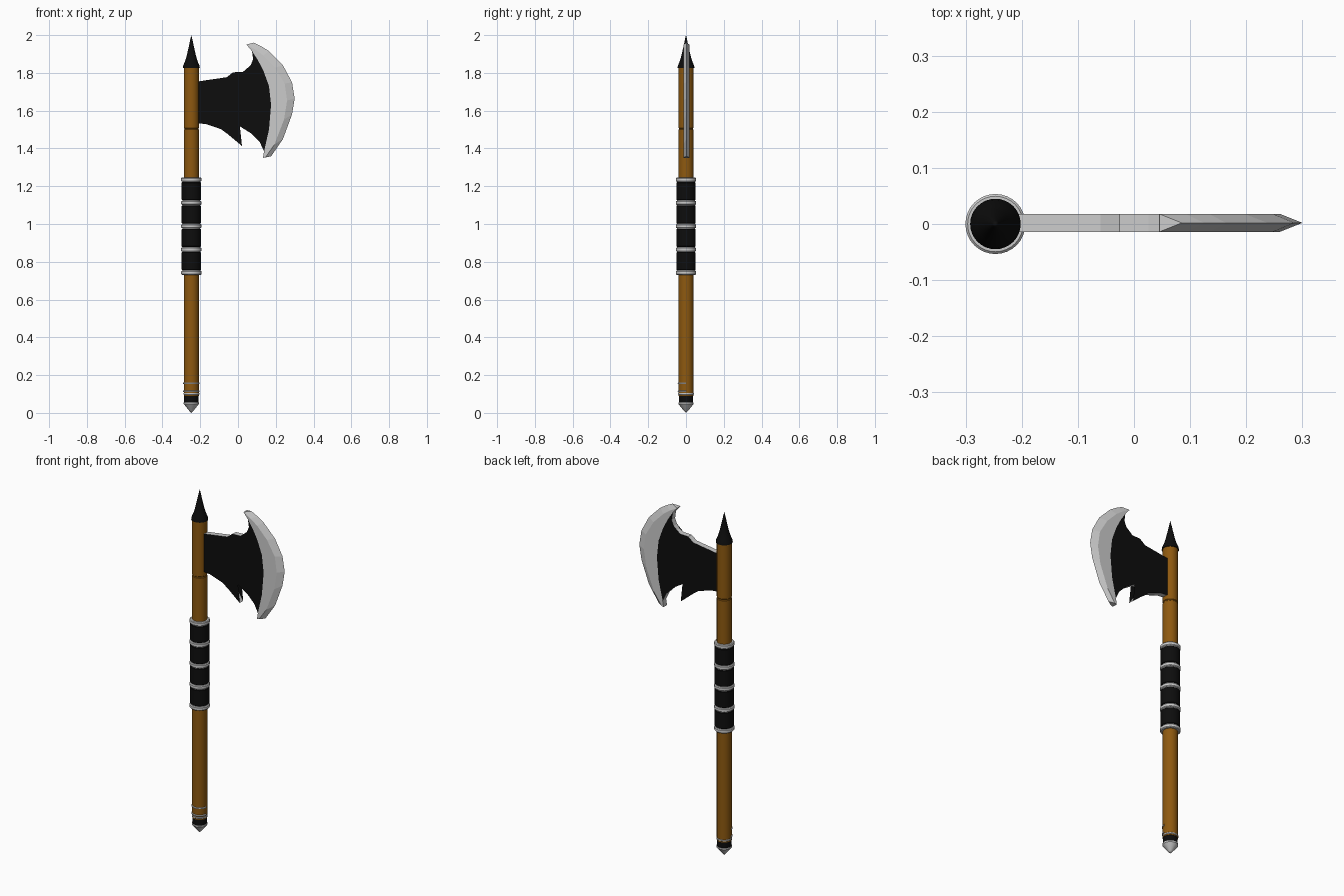
import bpy, bmesh, math

if "Cube" in bpy.data.objects:
    bpy.data.objects.remove(bpy.data.objects["Cube"])

AX = -0.247          # handle axis
BY, BT = 0.002, 0.016  # blade mid plane and half thickness


def material(name, rgb):
    m = bpy.data.materials.new(name)
    m.diffuse_color = (*rgb, 1)
    m.use_nodes = True
    m.node_tree.nodes["Principled BSDF"].inputs["Base Color"].default_value = m.diffuse_color
    return m


BLACK = material("black", (0.004, 0.004, 0.004))
WOOD = material("wood", (0.27, 0.10, 0.005))


def finish(name, bm, mats=(), smooth=True):
    bmesh.ops.remove_doubles(bm, verts=bm.verts, dist=1e-5)
    bmesh.ops.recalc_face_normals(bm, faces=bm.faces)
    me = bpy.data.meshes.new(name)
    for m in mats:
        me.materials.append(m)
    bm.to_mesh(me)
    bm.free()
    ob = bpy.data.objects.new(name, me)
    bpy.context.collection.objects.link(ob)
    if smooth:
        bpy.ops.object.select_all(action='DESELECT')
        ob.select_set(True)
        bpy.context.view_layer.objects.active = ob
        bpy.ops.object.shade_smooth_by_angle(angle=math.radians(35))
    return ob


def lathe(name, profile, mat=None, sides=32, start=0.0, sweep=2 * math.pi, closed=False):
    """Turn an (r, z) profile about the handle axis."""
    bm = bmesh.new()
    rows = []
    for i in range(sides + 1):
        a = start + sweep * i / sides
        rows.append([bm.verts.new((AX + r * math.cos(a), r * math.sin(a), z)) for r, z in profile])
    n = len(profile)
    for a, b in zip(rows, rows[1:]):
        for j in range(n if closed else n - 1):
            k = (j + 1) % n
            bm.faces.new((a[j], b[j], b[k], a[k]))
    bmesh.ops.dissolve_degenerate(bm, dist=1e-6, edges=bm.edges)
    return finish(name, bm, [mat] if mat else [])


def tube(z, r, h, b):
    """Closed cylinder profile with bevelled rims."""
    return [(0, z - h), (r - b, z - h), (r, z - h + b), (r, z + h - b), (r - b, z + h), (0, z + h)]


# Wooden shaft with a shallow groove below the blade
lathe("shaft", [(0, 0.09), (0.04, 0.09), (0.04, 1.499), (0.037, 1.502), (0.037, 1.506),
                (0.04, 1.509), (0.04, 1.84), (0, 1.84)], WOOD)

# Top spike
lathe("top_spike", [(0, 1.825), (0.045, 1.825), (0.043, 1.838), (0.033, 1.862), (0.024, 1.893),
                    (0.014, 1.937), (0.006, 1.975), (0, 2.0)], BLACK)

# Grip: black wraps between steel rings
ring_z = [0.742 + 0.1233 * i for i in range(5)]
for i, z in enumerate(ring_z):
    lathe(f"grip_ring_{i}", tube(z, 0.0535, 0.011, 0.004))
for i, (a, b) in enumerate(zip(ring_z, ring_z[1:])):
    lathe(f"grip_wrap_{i}", tube((a + b) / 2, 0.051, (b - a) / 2 - 0.014, 0.003), BLACK)
    lathe(f"grip_core_{i}", tube((a + b) / 2, 0.047, (b - a) / 2, 0.002))

# Pommel: point, black collar, ring and two half bands on the front
lathe("pommel_point", [(0, 0), (0.012, 0.012), (0.041, 0.048), (0.041, 0.056), (0, 0.06)])
lathe("pommel_collar", tube(0.077, 0.038, 0.024, 0.002), BLACK)
lathe("pommel_ring", tube(0.101, 0.042, 0.006, 0.003))
for i, z in enumerate((0.114, 0.157)):
    circle = [(0.04 + 0.0045 * math.cos(t * math.pi / 4), z + 0.0045 * math.sin(t * math.pi / 4))
              for t in range(8)]
    lathe(f"half_band_{i}", circle, sides=16, start=math.pi, sweep=math.pi, closed=True)

# Blade outlines in x, z
inner = [(.045, 1.95), (.074, 1.915), (.104, 1.87), (.135, 1.81), (.164, 1.73),
         (.175, 1.63), (.164, 1.50), (.138, 1.385), (.132, 1.35)]
edge = [(.085, 1.96), (.125, 1.94), (.164, 1.915), (.238, 1.84), (.286, 1.75),
        (.30, 1.665), (.286, 1.58), (.238, 1.45), (.175, 1.358)]
blend = [0, .35, .5, .6, .68, .68, .65, .55, .3]
mid = [(p[0] + (q[0] - p[0]) * t, p[1] + (q[1] - p[1]) * t) for p, q, t in zip(inner, edge, blend)]
lower = [(.116, 1.432), (.069, 1.48), (.01, 1.517), (-.026, 1.527), (-.034, 1.515), (-.01, 1.46),
         (.021, 1.413), (-.053, 1.475), (-.09, 1.502), (-.127, 1.517), (-.17, 1.529), (-.23, 1.535)]
upper = [(-.23, 1.752), (-.06, 1.777), (-.026, 1.803), (.026, 1.805), (.05, 1.818),
         (.067, 1.84), (.08, 1.872)]


def pair(bm, pts):
    return [[bm.verts.new((x, BY + s * BT, z)) for x, z in pts] for s in (-1, 1)]


# Blade body: black cheeks and steel rim
bm = bmesh.new()
outline = inner[1:8] + lower + upper
f, b = pair(bm, outline)
cheeks = [bm.faces.new(f), bm.faces.new(b)]
for c in cheeks:
    c.material_index = 0
n = len(outline)
for i in range(6, n):
    j = (i + 1) % n
    bm.faces.new((f[i], f[j], b[j], b[i])).material_index = 1
bmesh.ops.triangulate(bm, faces=cheeks, ngon_method='EAR_CLIP')
finish("blade_body", bm, [BLACK, None], smooth=False)

# Cutting crescent: flat band, then bevel to the sharp edge
bm = bmesh.new()
ins, mids = pair(bm, inner), pair(bm, mid)
tip = [bm.verts.new((x, BY, z)) for x, z in edge]
for s in (0, 1):
    for i in range(len(inner) - 1):
        bm.faces.new((ins[s][i], ins[s][i + 1], mids[s][i + 1], mids[s][i]))
        bm.faces.new((mids[s][i], mids[s][i + 1], tip[i + 1], tip[i]))
for i in (0, 7):
    bm.faces.new((ins[0][i], ins[0][i + 1], ins[1][i + 1], ins[1][i]))
for i in (0, -1):
    bm.faces.new((ins[0][i], mids[0][i], tip[i], mids[1][i], ins[1][i]))
bmesh.ops.dissolve_degenerate(bm, dist=1e-6, edges=bm.edges)
finish("blade_crescent", bm, smooth=False)
